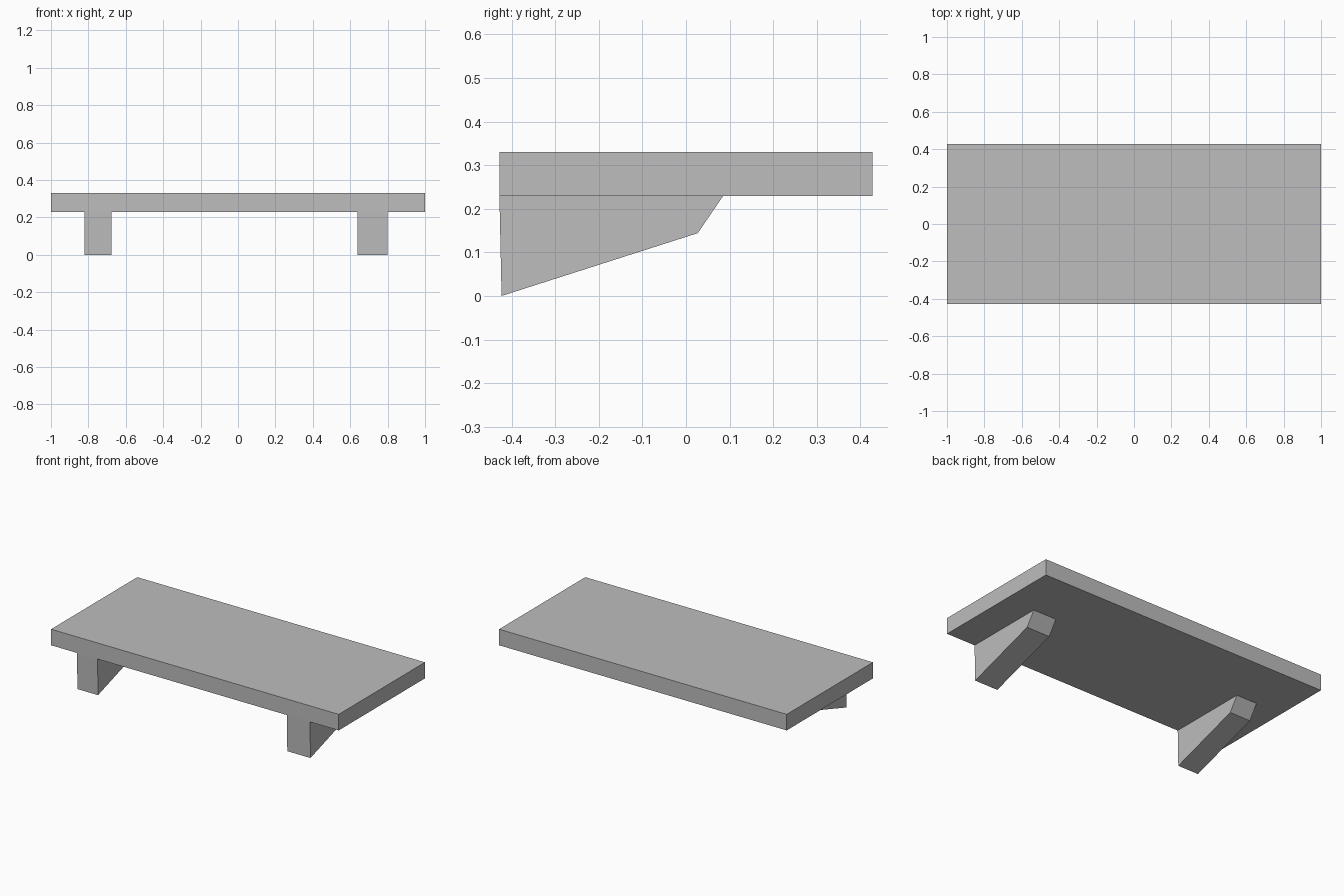
import bpy
import bmesh

if "Cube" in bpy.data.objects:
    bpy.data.objects.remove(bpy.data.objects["Cube"], do_unlink=True)

grey = bpy.data.materials.new("plain_grey")
grey.use_nodes = True
grey.diffuse_color = (0.51, 0.51, 0.51, 1)
grey.node_tree.nodes["Principled BSDF"].inputs["Base Color"].default_value = grey.diffuse_color


def extrude_profile(name, profile, x_min, x_max):
    """Extrude a closed (y, z) outline along x."""
    bm = bmesh.new()
    side = bm.faces.new([bm.verts.new((x_min, y, z)) for y, z in profile])
    result = bmesh.ops.extrude_face_region(bm, geom=[side])
    moved = [v for v in result["geom"] if isinstance(v, bmesh.types.BMVert)]
    bmesh.ops.translate(bm, verts=moved, vec=(x_max - x_min, 0, 0))
    bmesh.ops.recalc_face_normals(bm, faces=bm.faces)
    mesh = bpy.data.meshes.new(name)
    bm.to_mesh(mesh)
    bm.free()
    mesh.materials.append(grey)
    obj = bpy.data.objects.new(name, mesh)
    bpy.context.collection.objects.link(obj)


# Shelf board
half_depth, underside, top = 0.428, 0.229, 0.33
board = [(-half_depth, underside), (half_depth, underside),
         (half_depth, top), (-half_depth, top)]
extrude_profile("shelf_board", board, -1, 1)

# Tapered support brackets, the left one slightly wider
bracket = [(-half_depth, underside), (-0.423, 0), (0.027, 0.144), (0.085, underside)]
for name, x_min, x_max in (("right_bracket", -0.82, -0.677),
                           ("left_bracket", 0.639, 0.80)):
    extrude_profile(name, bracket, x_min, x_max)
